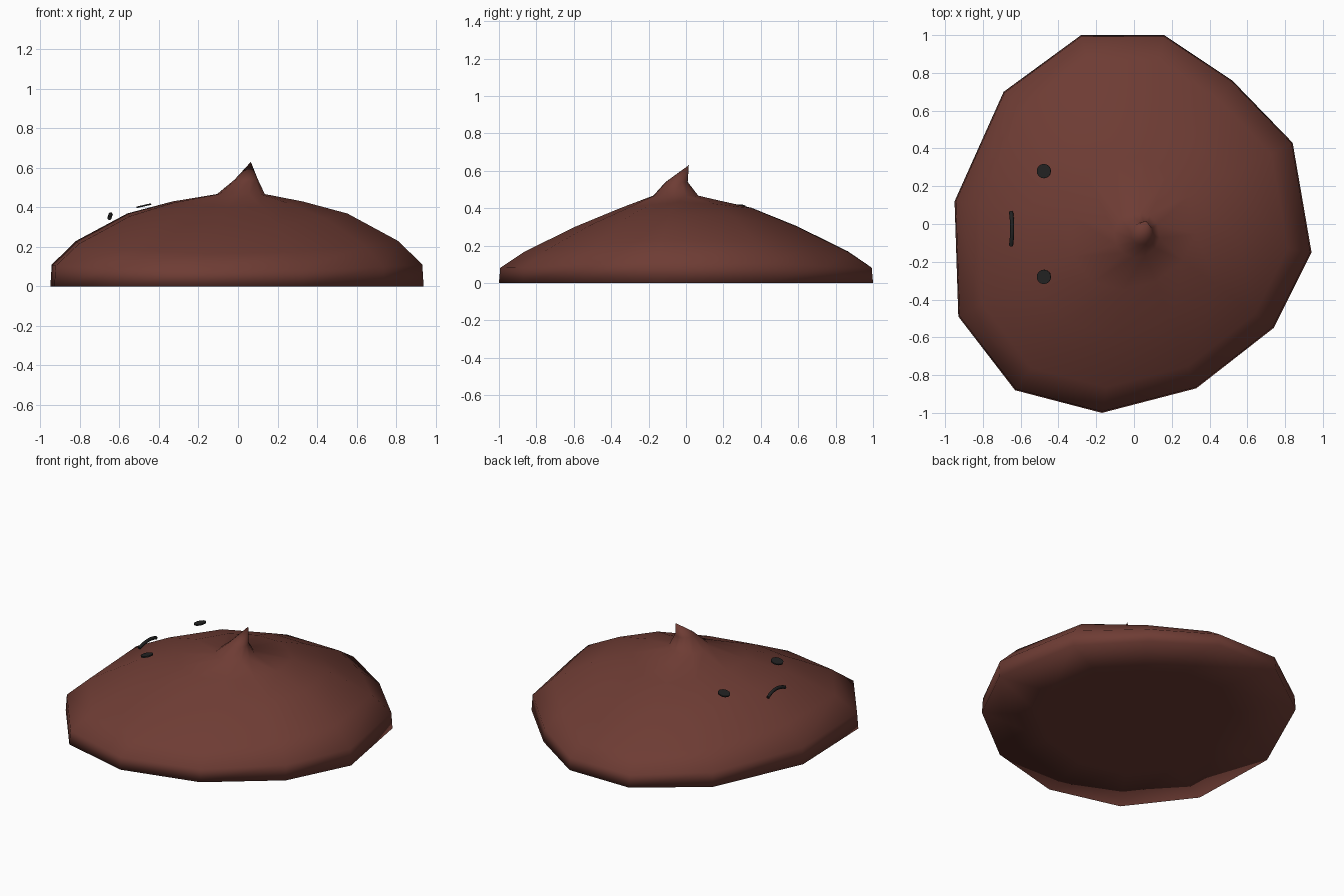
import bpy, bmesh, math
from mathutils import Vector, Matrix

cube = bpy.data.objects.get("Cube")
if cube:
    bpy.data.objects.remove(cube, do_unlink=True)


def material(name, rgb, rough):
    m = bpy.data.materials.new(name)
    m.use_nodes = True
    m.diffuse_color = (*rgb, 1)
    bsdf = m.node_tree.nodes["Principled BSDF"]
    bsdf.inputs["Base Color"].default_value = (*rgb, 1)
    bsdf.inputs["Roughness"].default_value = rough
    return m


brown = material("chocolate brown", (0.155, 0.045, 0.034), 0.8)
black = material("soft black", (0.016, 0.016, 0.016), 0.8)


def finish(bm, name, mat, smooth=True):
    bmesh.ops.recalc_face_normals(bm, faces=bm.faces)
    for f in bm.faces:
        f.smooth = smooth
    me = bpy.data.meshes.new(name)
    bm.to_mesh(me)
    bm.free()
    me.materials.append(mat)
    ob = bpy.data.objects.new(name, me)
    bpy.context.collection.objects.link(ob)
    return ob


# Body: an uneven twelve-sided outline, shrunk ring by ring up to a curled tip
outline = [(0.94, -0.15), (0.84, 0.43), (0.52, 0.76), (0.16, 1.0),
           (-0.28, 1.0), (-0.69, 0.70), (-0.95, 0.12), (-0.93, -0.49),
           (-0.63, -0.88), (-0.17, -1.0), (0.33, -0.87), (0.74, -0.55)]

# Each ring: scale, height at the x ends, height at the y ends
domes = [(0.62, 0.0, 0.0), (1.0, 0.0, 0.0), (0.993, 0.11, 0.08),
         (0.865, 0.23, 0.165), (0.59, 0.37, 0.30), (0.35, 0.43, 0.40)]
# Each neck ring: centre, radius
necks = [((0.015, -0.055, 0.467), 0.122), ((0.042, -0.05, 0.54), 0.06)]

bm = bmesh.new()
rings = []
for s, zx, zy in domes:
    ring = []
    for x, y in outline:
        side = x * x / (x * x + y * y)
        ring.append(bm.verts.new((x * s, y * s, zy + (zx - zy) * side)))
    rings.append(ring)
for c, r in necks:
    ring = []
    for x, y in outline:
        d = Vector((x, y, 0)).normalized()
        ring.append(bm.verts.new(Vector(c) + d * r))
    rings.append(ring)

n = len(outline)
for a, b in zip(rings, rings[1:]):
    for i in range(n):
        j = (i + 1) % n
        bm.faces.new((a[i], a[j], b[j], b[i]))
bm.faces.new(rings[0])
tip = bm.verts.new((0.065, 0.015, 0.63))
for i in range(n):
    bm.faces.new((rings[-1][i], rings[-1][(i + 1) % n], tip))
finish(bm, "body", brown)

# Eyes: thin tilted discs just above the surface
for name, y in (("left_eye", -0.28), ("right_eye", 0.28)):
    bm = bmesh.new()
    place = Matrix.Translation((-0.477, y, 0.408)) @ Matrix.Rotation(math.radians(-13), 4, "Y")
    bmesh.ops.create_cone(bm, cap_ends=True, segments=16, radius1=0.038,
                          radius2=0.038, depth=0.008, matrix=place)
    finish(bm, name, black, False)

# Mouth: a thin arched strip
curve = bpy.data.curves.new("mouth", "CURVE")
curve.dimensions = "3D"
curve.bevel_depth = 0.011
curve.bevel_resolution = 1
curve.use_fill_caps = True
spline = curve.splines.new("POLY")
steps = 8
spline.points.add(steps)
for i, p in enumerate(spline.points):
    t = 2 * i / steps - 1
    p.co = (-0.645 - 0.006 * t * t, -0.025 + 0.09 * t, 0.365 - 0.02 * t * t, 1)
curve.materials.append(black)
bpy.context.collection.objects.link(bpy.data.objects.new("mouth", curve))
